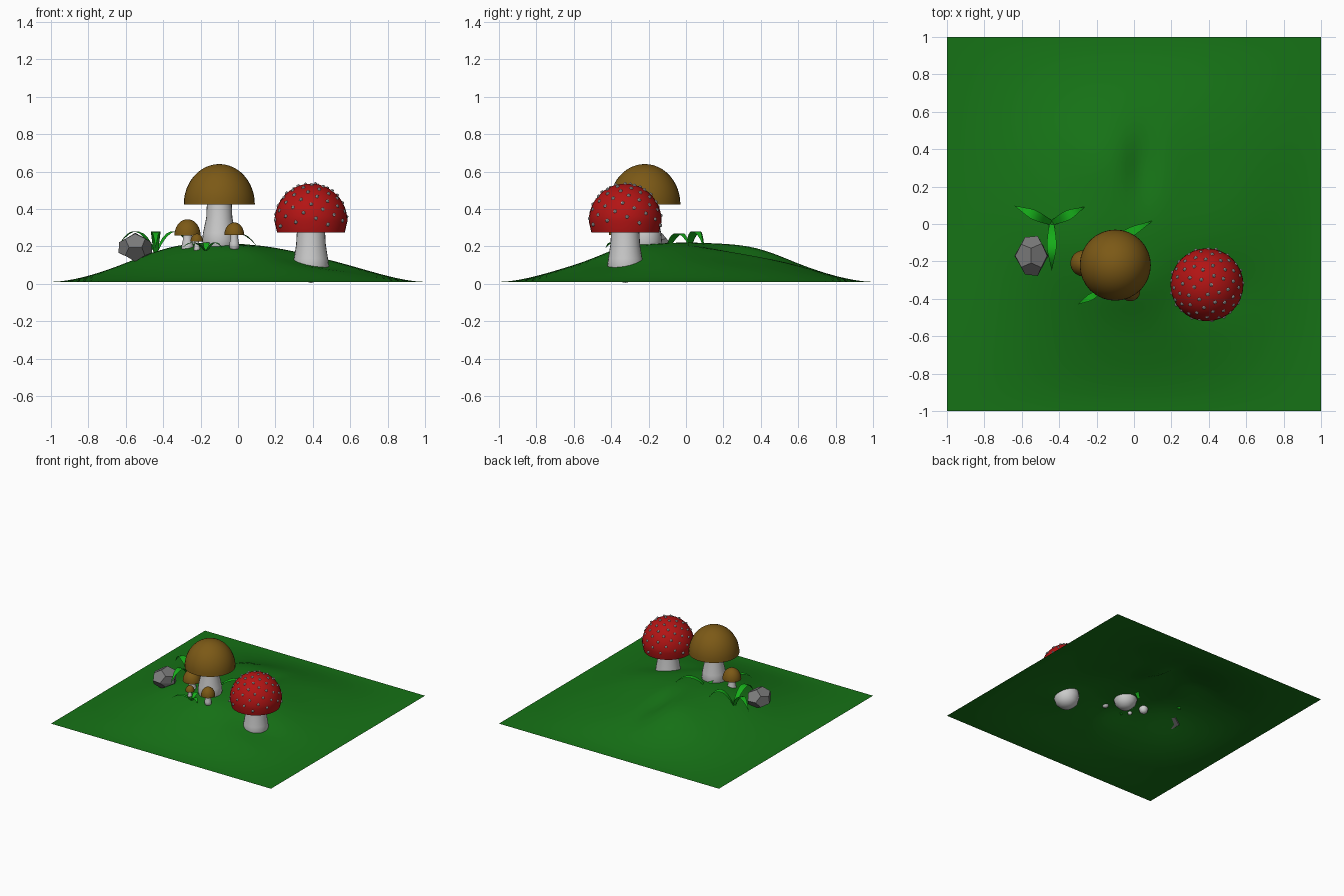
import bpy, bmesh, math, random
from mathutils import Vector

if "Cube" in bpy.data.objects:
    bpy.data.objects.remove(bpy.data.objects["Cube"])

random.seed(4)


def material(name, rgb):
    m = bpy.data.materials.new(name)
    m.diffuse_color = (*rgb, 1)
    m.use_nodes = True
    m.node_tree.nodes["Principled BSDF"].inputs["Base Color"].default_value = m.diffuse_color
    return m


GREEN = material("ground_green", (0.008, 0.17, 0.008))
BLADE = material("grass_green", (0.008, 0.42, 0.01))
BROWN = material("cap_brown", (0.2, 0.1, 0.008))
RED = material("cap_red", (0.45, 0.007, 0.007))
STONE = material("stone_grey", (0.2, 0.2, 0.2))


def add_object(name, bm, mat=None, smooth=None):
    me = bpy.data.meshes.new(name)
    bm.to_mesh(me)
    bm.free()
    ob = bpy.data.objects.new(name, me)
    bpy.context.collection.objects.link(ob)
    if mat:
        me.materials.append(mat)
    if smooth:
        bpy.ops.object.select_all(action='DESELECT')
        ob.select_set(True)
        bpy.context.view_layer.objects.active = ob
        bpy.ops.object.shade_smooth_by_angle(angle=math.radians(smooth))
    return ob


def lathe(name, profile, x, y, mat=None, n=32):
    """Spin (radius, z) points about the vertical axis through x, y."""
    bm = bmesh.new()
    verts = [bm.verts.new((x + r, y, z)) for r, z in profile]
    edges = [bm.edges.new(p) for p in zip(verts, verts[1:])]
    bmesh.ops.spin(bm, geom=verts + edges, cent=(x, y, 0), axis=(0, 0, 1),
                   angle=2 * math.pi, steps=n)
    bmesh.ops.remove_doubles(bm, verts=bm.verts, dist=1e-5)
    bmesh.ops.recalc_face_normals(bm, faces=bm.faces)
    return add_object(name, bm, mat, 40)


def bump(x, y, cx, cy, sx, sy, h):
    return h * math.exp(-((x - cx) / sx) ** 2 - ((y - cy) / sy) ** 2)


def ground_z(x, y):
    fall = max(0, (1 - x * x) * (1 - y * y)) ** 1.8
    d = (0.20 + bump(x, y, -0.42, -0.1, 0.3, 0.3, 0.04)
         + bump(x, y, -0.2, 0.42, 0.22, 0.25, 0.05)
         + bump(x, y, -0.03, -0.35, 0.2, 0.15, 0.03)
         - bump(x, y, 0.04, 0.33, 0.08, 0.2, 0.05)
         - bump(x, y, 0.4, 0.3, 0.25, 0.3, 0.03)
         - bump(x, y, 0.45, -0.38, 0.25, 0.15, 0.04))
    return 0.01 + d * fall


# Hilly ground sheet
bm = bmesh.new()
bmesh.ops.create_grid(bm, x_segments=48, y_segments=48, size=1)
for v in bm.verts:
    v.co.z = ground_z(v.co.x, v.co.y)
add_object("ground", bm, GREEN, 60)


# Mushroom: rounded stem foot, tapering stem, domed cap with a flat underside
def mushroom(name, x, y, foot, rim, top, r, stem_r, foot_r, mat, tuck=1.0, mid=0.0):
    L = rim - foot
    stem = [(0, foot), (foot_r * 0.5, foot + L * 0.04), (foot_r * 0.85, foot + L * 0.15),
            (foot_r, foot + L * 0.33), (foot_r * 0.95, foot + L * 0.48),
            (stem_r * 1.06, foot + L * 0.75), (stem_r, rim + 0.01)]
    lathe(name + "_stem", stem, x, y, n=24)
    zc = rim + mid
    dome = [(r * math.cos(a), zc + (top - zc) * math.sin(a))
            for a in (math.pi / 2 * i / 12 for i in range(12))] + [(0, top)]
    under = [(0, rim), (r * tuck, rim)] if mid else [(0, rim)]
    lathe(name + "_cap", under + dome, x, y, mat)


mushroom("brown_large", -0.1, -0.22, 0.13, 0.425, 0.64, 0.19, 0.066, 0.092, BROWN)
mushroom("brown_medium", -0.27, -0.21, 0.15, 0.258, 0.345, 0.07, 0.024, 0.034, BROWN)
mushroom("brown_tiny", -0.22, -0.31, 0.165, 0.225, 0.268, 0.034, 0.012, 0.017, BROWN)
mushroom("brown_small", -0.02, -0.36, 0.175, 0.26, 0.328, 0.053, 0.02, 0.027, BROWN)
mushroom("red_large", 0.39, -0.325, 0.005, 0.275, 0.535, 0.195, 0.075, 0.096, RED,
         tuck=0.93, mid=0.06)

# Pale dots spread over the red cap
bm = bmesh.new()
for i in range(68):
    s = 1 - (i + 0.5) / 68 * 0.98
    a = i * 2.39996
    c = math.sqrt(1 - s * s)
    p = Vector((0.39 + 0.195 * c * math.cos(a), -0.325 + 0.195 * c * math.sin(a),
                0.335 + 0.2 * s - 0.035 * (1 - s) ** 3))
    new = bmesh.ops.create_icosphere(bm, subdivisions=1, radius=0.011)
    bmesh.ops.translate(bm, verts=new["verts"], vec=p)
add_object("red_cap_dots", bm)


# Grass tufts: arching blades, widest halfway and pointed at the tip
def tuft(name, x, y, z, height, width, blades):
    bm = bmesh.new()
    for ang, length, drop in blades:
        a = math.radians(ang)
        d, side = Vector((math.cos(a), math.sin(a), 0)), Vector((-math.sin(a), math.cos(a), 0))
        prev = None
        for i in range(9):
            t = i / 8
            h = height * (1 - ((t - 0.55) / 0.55) ** 2) if t < 0.55 else \
                height - drop * ((t - 0.55) / 0.45) ** 2
            c = Vector((x, y, z + h)) + d * (length * t)
            w = width * (0.45 + 0.55 * math.sin(math.pi * min(t, 0.5))) * min(1, (1 - t) * 2.2) / 2
            row = [bm.verts.new(c + side * w), bm.verts.new(c - side * w)]
            if prev:
                bm.faces.new((prev[0], prev[1], row[1], row[0]))
            prev = row
    bmesh.ops.remove_doubles(bm, verts=bm.verts, dist=1e-5)
    add_object(name, bm, BLADE, 60)


tuft("grass_left", -0.44, 0.005, 0.16, 0.12, 0.052,
     [(155, 0.22, 0.08), (26, 0.2, 0.08), (-90, 0.255, 0.09)])
tuft("grass_front", -0.17, -0.355, 0.17, 0.05, 0.035,
     [(210, 0.15, 0.03), (90, 0.1, 0.03), (-30, 0.1, 0.03)])
tuft("grass_back", -0.13, -0.1, 0.18, 0.09, 0.05,
     [(27, 0.26, 0.07), (-90, 0.2, 0.07)])

# Faceted rock: a slightly uneven dodecahedron
bm = bmesh.new()
g = (1 + 5 ** 0.5) / 2
signs = (-1, 1)
pts = [(a, b, c) for a in signs for b in signs for c in signs]
for a in signs:
    for b in signs:
        pts += [(0, a / g, b * g), (a / g, b * g, 0), (a * g, 0, b / g)]
for p in pts:
    v = Vector(p).normalized() * random.uniform(0.95, 1.05)
    bm.verts.new((-0.55 + 0.095 * v.x, -0.17 + 0.11 * v.y, 0.195 + 0.08 * v.z))
bmesh.ops.convex_hull(bm, input=bm.verts)
bmesh.ops.dissolve_limit(bm, angle_limit=math.radians(14), verts=bm.verts, edges=bm.edges)
add_object("rock", bm, STONE)
